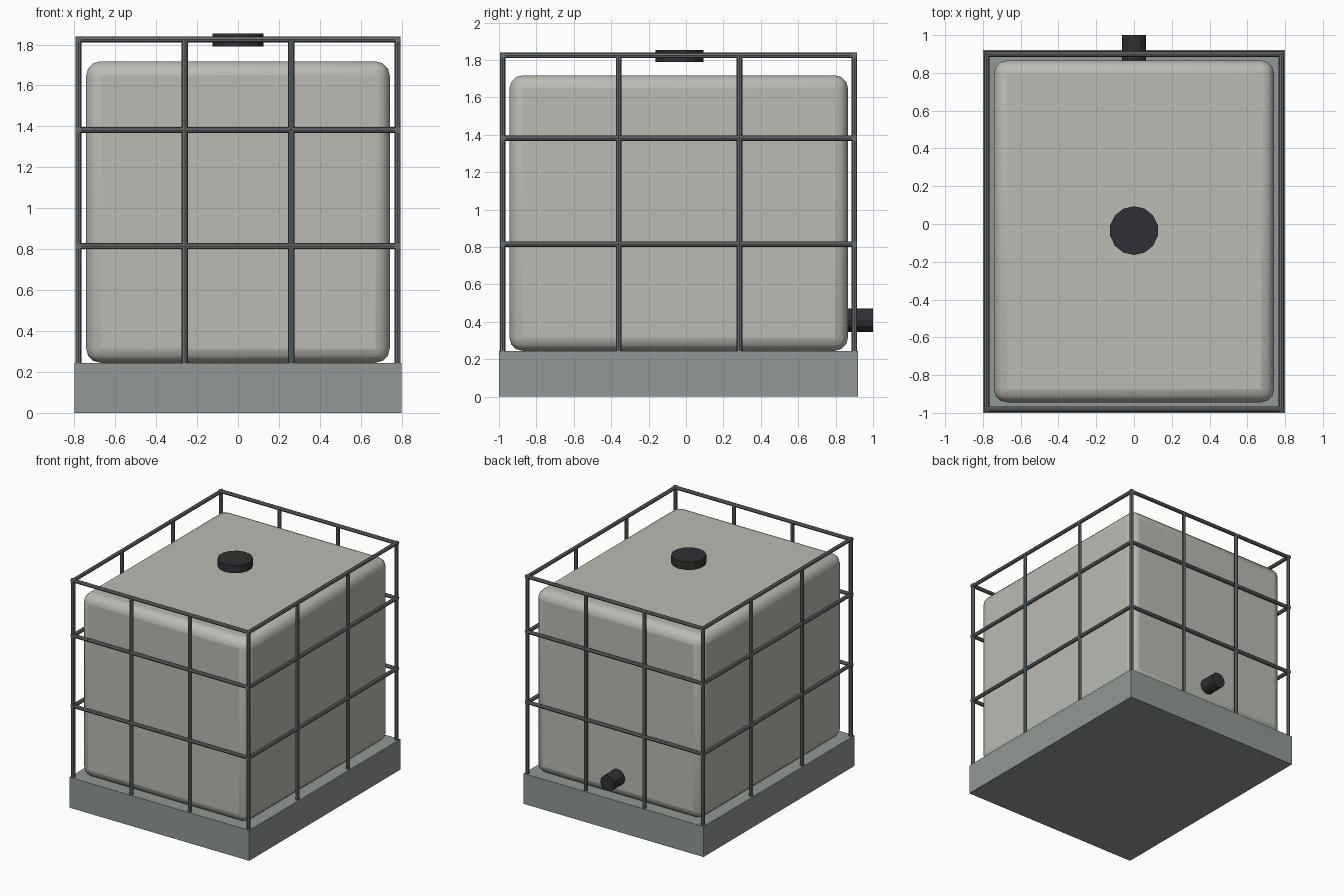
import bpy
from math import pi
from mathutils import Vector

if "Cube" in bpy.data.objects:
    bpy.data.objects.remove(bpy.data.objects["Cube"])


def paint(ob, mat):
    ob.data.materials.append(mat)


def material(name, rgb):
    m = bpy.data.materials.new(name)
    m.diffuse_color = (*rgb, 1)
    m.use_nodes = True
    m.node_tree.nodes["Principled BSDF"].inputs["Base Color"].default_value = m.diffuse_color
    return m


STEEL = material("steel", (0.14, 0.155, 0.16))
BASE = material("pallet_grey", (0.29, 0.31, 0.31))
PLASTIC = material("tank_plastic", (0.50, 0.49, 0.45))
BLACK = material("black_plastic", (0.03, 0.03, 0.035))


def box(name, lo, hi, mat):
    lo, hi = Vector(lo), Vector(hi)
    bpy.ops.mesh.primitive_cube_add(size=1, location=(lo + hi) / 2)
    ob = bpy.context.object
    ob.name = name
    ob.scale = hi - lo
    bpy.ops.object.transform_apply(location=False, rotation=False, scale=True)
    paint(ob, mat)
    return ob


def rod(name, a, b, radius, mat, sides=8):
    a, b = Vector(a), Vector(b)
    d = b - a
    bpy.ops.mesh.primitive_cylinder_add(vertices=sides, radius=radius, depth=d.length,
                                        location=(a + b) / 2)
    ob = bpy.context.object
    ob.name = name
    ob.rotation_euler = d.to_track_quat('Z', 'Y').to_euler()
    paint(ob, mat)
    return ob


# Pallet base
box("pallet", (-0.8, -1, 0), (0.8, 0.92, 0.245), BASE)

# Rounded tank
tank = box("tank", (-0.742, -0.944, 0.245), (0.742, 0.866, 1.718), PLASTIC)
bev = tank.modifiers.new("rounding", 'BEVEL')
bev.width = 0.07
bev.segments = 3
bpy.ops.object.shade_smooth_by_angle(angle=pi / 5)

# Cage of tubes: posts, then rails on all four sides
R = 0.015
X, Y0, Y1, TOP = 0.78, -0.98, 0.9, 1.825
for x in (-X, -0.26, 0.26, X):
    for y in (Y0, Y1):
        rod("cage_post", (x, y, 0.24), (x, y, TOP), R, STEEL)
for y in (-0.36, 0.286):
    for x in (-X, X):
        rod("side_post", (x, y, 0.24), (x, y, TOP), R, STEEL)
for z in (0.815, 1.382, TOP):
    for y in (Y0, Y1):
        rod("cross_rail", (-X - R, y, z), (X + R, y, z), R, STEEL)
    for x in (-X, X):
        rod("side_rail", (x, Y0 - R, z), (x, Y1 + R, z), R, STEEL)

# Filler cap and outlet valve
rod("filler_cap", (0, -0.035, 1.79), (0, -0.035, 1.853), 0.129, BLACK, 14)
rod("outlet_valve", (0, 0.86, 0.409), (0, 1.0, 0.409), 0.063, BLACK, 12)
